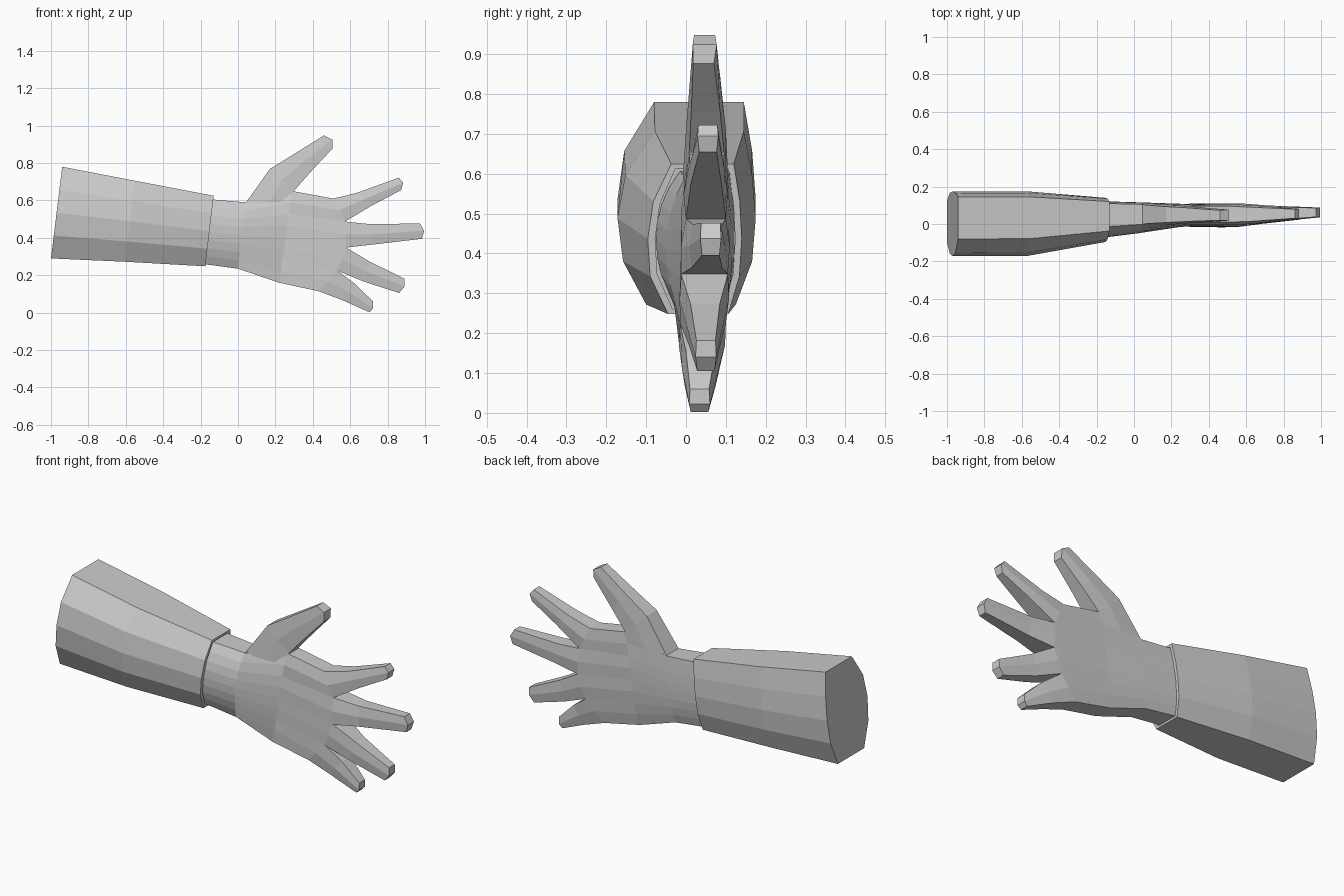
import bpy, bmesh
from mathutils import Vector

cube = bpy.data.objects.get("Cube")
if cube:
    bpy.data.objects.remove(cube, do_unlink=True)

grey = bpy.data.materials.new("plain grey")
grey.use_nodes = True
colour = (0.6, 0.6, 0.6, 1)
grey.diffuse_color = colour
grey.node_tree.nodes["Principled BSDF"].inputs["Base Color"].default_value = colour


def row(top, bottom, count):
    """Evenly spaced (x, z) points from top to bottom."""
    a, b = Vector(top), Vector(bottom)
    return [a.lerp(b, i / (count - 1)) for i in range(count)]


def ring(points, fronts, backs):
    """Closed section: front points downwards, then back points upwards."""
    front = [Vector((p[0], y, p[1])) for p, y in zip(points, fronts)]
    back = [Vector((p[0], y, p[1])) for p, y in zip(points, backs)]
    return front + back[::-1]


def bulge(edge0, mid, edge1, count):
    """Rounded depth profile across a section."""
    out = []
    for i in range(count):
        t = i / (count - 1)
        edge = edge0 + (edge1 - edge0) * t
        out.append(edge + (mid - edge) * (1 - abs(2 * t - 1) ** 2.2))
    return out


def loft(bm, rings, cap_start=False, cap_end=False):
    loops = [[bm.verts.new(p) for p in r] for r in rings]
    n = len(loops[0])
    for a, b in zip(loops, loops[1:]):
        for i in range(n):
            j = (i + 1) % n
            bm.faces.new((a[i], a[j], b[j], b[i]))
    for loop, wanted in ((loops[0], cap_start), (loops[-1], cap_end)):
        if wanted:
            for i in range(n // 2 - 1):
                bm.faces.new((loop[i], loop[i + 1], loop[n - 2 - i], loop[n - 1 - i]))


def finish(bm, name):
    bmesh.ops.remove_doubles(bm, verts=bm.verts, dist=0.0005)
    bmesh.ops.recalc_face_normals(bm, faces=bm.faces)
    mesh = bpy.data.meshes.new(name)
    bm.to_mesh(mesh)
    bm.free()
    mesh.materials.append(grey)
    bpy.context.collection.objects.link(bpy.data.objects.new(name, mesh))


# Sleeve: faceted tube with a recessed cuff opening
wide_back = (0.145, 0.166, 0.175, 0.166, 0.125)
outer = ring(row((-0.94, 0.78), (-1.0, 0.29), 5),
             (-0.08, -0.155, -0.172, -0.158, -0.10), wide_back)
middle = ring(row((-0.555, 0.706), (-0.60, 0.272), 5),
              (-0.078, -0.152, -0.172, -0.158, -0.10), wide_back)
cuff = ring(row((-0.13, 0.625), (-0.175, 0.248), 5),
            (-0.037, -0.082, -0.096, -0.09, -0.045),
            (0.12, 0.135, 0.14, 0.134, 0.106))
centre = sum(cuff, Vector()) / len(cuff)
lip = [centre + Vector(((p - centre).x * 0.93, (p - centre).y * 0.85,
                        (p - centre).z * 0.93)) for p in cuff]
recess = [p - Vector((0.04, 0, 0)) for p in lip]
bm = bmesh.new()
loft(bm, [outer, middle, cuff, lip, recess], True, True)
finish(bm, "sleeve")

# Palm: wrist to knuckles, nine points per side
bm = bmesh.new()
webs = [(0.51, 0.61), (0.572, 0.487), (0.578, 0.348), (0.53, 0.225), (0.43, 0.115)]
knuckles = []
for a, b in zip(webs, webs[1:]):
    knuckles += [Vector(a), (Vector(a) + Vector(b)) / 2]
knuckles.append(Vector(webs[-1]))
knuckle_front = (0.01, -0.006, 0.0, -0.012, -0.012, -0.016, -0.015, -0.018, -0.01)
knuckle_back = (0.095, 0.105, 0.1, 0.11, 0.105, 0.108, 0.1, 0.098, 0.085)
loft(bm, [
    ring(row((-0.16, 0.607), (-0.20, 0.262), 9),
         bulge(-0.015, -0.075, -0.02, 9), bulge(0.11, 0.122, 0.095, 9)),
    ring(row((0.04, 0.59), (0.0, 0.235), 9),
         bulge(-0.002, -0.05, -0.015, 9), bulge(0.105, 0.116, 0.09, 9)),
    ring(row((0.29, 0.65), (0.22, 0.16), 9),
         bulge(0.008, -0.014, -0.016, 9), bulge(0.096, 0.108, 0.085, 9)),
    ring(knuckles, knuckle_front, knuckle_back),
], True, False)

# Fingers: joint edge pair, three tip points, depth centre at joint and tip
fingers = [
    ((0.64, 0.642), (0.72, 0.575), [(0.86, 0.722), (0.883, 0.695), (0.872, 0.655)], 0.052, 0.055),
    ((0.71, 0.473), (0.72, 0.364), [(0.972, 0.477), (0.995, 0.438), (0.983, 0.395)], 0.054, 0.062),
    ((0.70, 0.275), (0.67, 0.167), [(0.89, 0.182), (0.89, 0.14), (0.862, 0.105)], 0.048, 0.05),
    ((0.625, 0.155), (0.56, 0.066), [(0.722, 0.06), (0.721, 0.022), (0.703, 0.002)], 0.037, 0.034),
]
for i, (top, bottom, tip, joint_y, tip_y) in enumerate(fingers):
    k = slice(2 * i, 2 * i + 3)
    loft(bm, [
        ring(knuckles[k], knuckle_front[k], knuckle_back[k]),
        ring(row(top, bottom, 3), [joint_y - d for d in (0.037, 0.047, 0.04)],
             [joint_y + d for d in (0.037, 0.045, 0.037)]),
        ring(tip, [tip_y - d for d in (0.024, 0.026, 0.022)],
             [tip_y + d for d in (0.024, 0.026, 0.022)]),
    ], False, True)

# Thumb: rises from the upper edge of the palm
loft(bm, [
    ring(row((0.04, 0.585), (0.29, 0.59), 3), (0.0, -0.008, 0.002), (0.104, 0.106, 0.1)),
    ring(row((0.17, 0.768), (0.30, 0.652), 3), (0.008, 0.0, 0.008), (0.093, 0.1, 0.096)),
    ring(row((0.29, 0.842), (0.39, 0.754), 3), (0.014, 0.007, 0.013), (0.086, 0.09, 0.086)),
    ring([(0.46, 0.948), (0.504, 0.925), (0.505, 0.877)],
         (0.02, 0.017, 0.018), (0.073, 0.077, 0.07)),
], False, True)
finish(bm, "hand")
